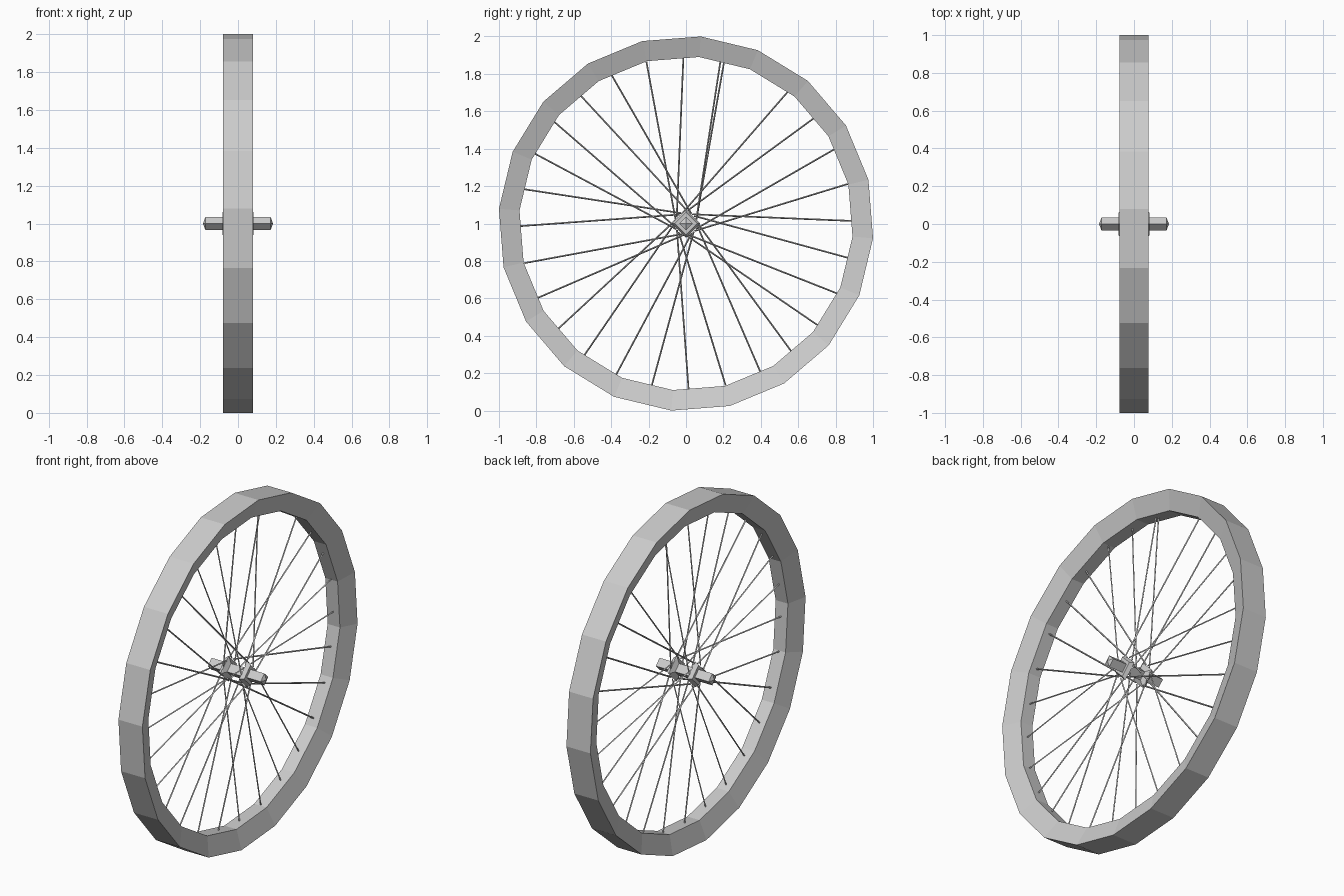
import bpy, math
from mathutils import Vector

if "Cube" in bpy.data.objects:
    bpy.data.objects.remove(bpy.data.objects["Cube"])

CENTRE = Vector((0, 0, 1))


def polar(x, r, deg):
    a = math.radians(deg)
    return CENTRE + Vector((x, r * math.sin(a), r * math.cos(a)))


def make(name, verts, faces):
    me = bpy.data.meshes.new(name)
    me.from_pydata([tuple(v) for v in verts], [], faces)
    ob = bpy.data.objects.new(name, me)
    bpy.context.collection.objects.link(ob)
    import bmesh
    bm = bmesh.new()
    bm.from_mesh(me)
    bmesh.ops.remove_doubles(bm, verts=bm.verts, dist=1e-5)
    bmesh.ops.recalc_face_normals(bm, faces=bm.faces)
    bm.to_mesh(me)
    bm.free()
    return ob


def lathe(name, profile, sides, phase=0, closed=False):
    """Spin an (x, radius) profile around the wheel axis."""
    n = len(profile)
    verts = [polar(x, r, phase + 360 * i / sides)
             for i in range(sides) for x, r in profile]
    faces = []
    for i in range(sides):
        a, b = i * n, (i + 1) % sides * n
        for j in range(n if closed else n - 1):
            k = (j + 1) % n
            faces.append((a + j, a + k, b + k, b + j))
    return make(name, verts, faces)


# Rim: 20-sided ring, narrower on the inside
R = 1 / math.cos(math.radians(4.5))
lathe("rim", [(-0.078, R), (0.078, R), (0.04, 0.893), (-0.04, 0.893)],
      20, 4.5, closed=True)

# Hub: square axle with pointed tips and two tapered flanges
half = [(0.185, 0), (0.172, 0.035), (0.082, 0.035), (0.082, 0.06),
        (0.06, 0.076), (0.045, 0.036)]
lathe("hub", half + [(-x, r) for x, r in reversed(half)], 4)

# Spokes: 28 crossed rods alternating between the flanges
COUNT = 28
verts, faces = [], []
for k in range(COUNT):
    step = 1.1 if k == 2 else k        # one pair sits almost together
    ang = -0.9 + step * 360 / COUNT
    lean = -1 if k % 4 in (0, 3) else 1
    flange = 0.06 if k % 2 else -0.06
    start = polar(flange, 0.06, ang + lean * 55)
    end = polar(0, 0.89, ang)
    d = (end - start).normalized()
    u = d.cross(Vector((1, 0, 0))).normalized()
    w = d.cross(u)
    base = len(verts)
    for p in (start, end):
        for c in range(4):
            t = math.pi / 2 * c
            verts.append(p + 0.0045 * (u * math.cos(t) + w * math.sin(t)))
    faces += [(base + c, base + (c + 1) % 4, base + 4 + (c + 1) % 4, base + 4 + c)
              for c in range(4)]
    faces += [tuple(base + c for c in (3, 2, 1, 0)),
              tuple(base + c for c in (4, 5, 6, 7))]
make("spokes", verts, faces)
